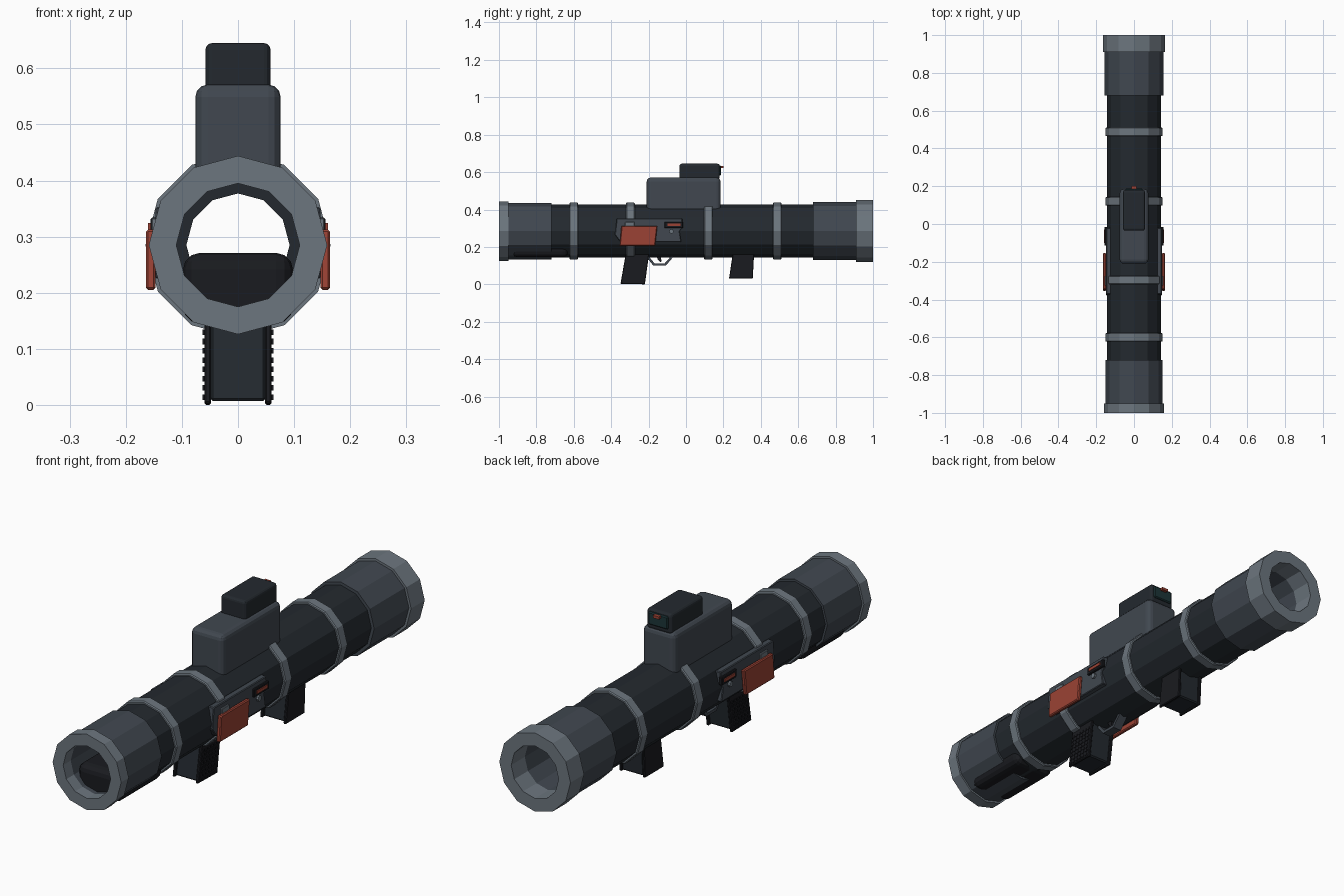
import bpy, bmesh, math
from mathutils import Vector

if "Cube" in bpy.data.objects:
    bpy.data.objects.remove(bpy.data.objects["Cube"])

CZ = 0.285  # height of the tube axis


def material(name, rgb):
    m = bpy.data.materials.new(name)
    m.diffuse_color = (*rgb, 1)
    m.use_nodes = True
    m.node_tree.nodes["Principled BSDF"].inputs["Base Color"].default_value = m.diffuse_color
    return m


LIGHT = material("light_steel", (0.15, 0.18, 0.21))
MID = material("slate", (0.052, 0.064, 0.08))
DARK = material("charcoal", (0.017, 0.022, 0.028))
BLACK = material("black", (0.01, 0.011, 0.014))
RED = material("red", (0.33, 0.055, 0.035))
TEAL = material("lens", (0.012, 0.035, 0.04))


def finish(name, bm, mat, bevel=0, segments=1, mirror=False):
    bmesh.ops.recalc_face_normals(bm, faces=bm.faces)
    me = bpy.data.meshes.new(name)
    bm.to_mesh(me)
    bm.free()
    me.materials.append(mat)
    ob = bpy.data.objects.new(name, me)
    bpy.context.collection.objects.link(ob)
    if bevel:
        b = ob.modifiers.new("Bevel", 'BEVEL')
        b.width, b.segments = bevel, segments
    if mirror:
        ob.modifiers.new("Mirror", 'MIRROR')
    return ob


def lathe(name, profile, mat, sides=12):
    """Closed (radius, y) profile turned around the tube axis."""
    bm = bmesh.new()
    rings = []
    for i in range(sides):
        a = 2 * math.pi * i / sides
        rings.append([bm.verts.new((r * math.cos(a), y, CZ + r * math.sin(a))) for r, y in profile])
    n = len(profile)
    for i in range(sides):
        p, q = rings[i], rings[(i + 1) % sides]
        for j in range(n):
            k = (j + 1) % n
            bm.faces.new((p[j], p[k], q[k], q[j]))
    return finish(name, bm, mat)


def pipe(name, r_in, r_out, y0, y1, mat, c=0.0):
    """Hollow ring with an optional outer chamfer."""
    if c:
        prof = [(r_in, y0), (r_out - c, y0), (r_out, y0 + c), (r_out, y1 - c), (r_out - c, y1), (r_in, y1)]
    else:
        prof = [(r_in, y0), (r_out, y0), (r_out, y1), (r_in, y1)]
    return lathe(name, prof, mat)


def prism(name, yz, x0, x1, mat, bevel=0, segments=1, mirror=False):
    """Side outline in y, z extruded from x0 to x1."""
    bm = bmesh.new()
    f = bm.faces.new([bm.verts.new((x0, y, z)) for y, z in yz])
    g = bmesh.ops.extrude_face_region(bm, geom=[f])
    bmesh.ops.translate(bm, vec=(x1 - x0, 0, 0),
                        verts=[v for v in g["geom"] if isinstance(v, bmesh.types.BMVert)])
    return finish(name, bm, mat, bevel, segments, mirror)


def box(name, x, y, z, mat, **kw):
    return prism(name, [(y[0], z[0]), (y[1], z[0]), (y[1], z[1]), (y[0], z[1])], x[0], x[1], mat, **kw)


# tube sections
pipe("front_ring", 0.11, 0.159, -1.0, -0.95, LIGHT)
pipe("front_barrel", 0.11, 0.151, -0.95, -0.72, MID)
pipe("main_tube", 0.092, 0.142, -0.72, 0.68, DARK)
pipe("rear_barrel", 0.11, 0.155, 0.68, 0.91, MID)
pipe("rear_ring", 0.11, 0.165, 0.91, 1.0, LIGHT)

# clamp bands
for i, y in enumerate((-0.6, -0.297, 0.12, 0.488)):
    pipe(f"clamp_band_{i + 1}", 0.135, 0.152, y - 0.023, y + 0.023, LIGHT, 0.004)

# shoulder rest set into the underside
rest = box("shoulder_rest", (-0.098, 0.098), (-0.93, -0.63), (0.145, 0.271), BLACK, bevel=0.03, segments=3)

# sight housing, sight and its eyepiece
box("sight_housing", (-0.076, 0.076), (-0.21, 0.185), (0.385, 0.571), MID, bevel=0.022, segments=3)
box("sight", (-0.058, 0.058), (-0.035, 0.18), (0.56, 0.645), DARK, bevel=0.012, segments=3)
box("sight_lens", (-0.045, 0.045), (0.17, 0.187), (0.582, 0.635), TEAL, bevel=0.004)
box("sight_lamp", (-0.014, 0.014), (0.18, 0.2), (0.622, 0.633), RED)

# side control panels
prism("side_panel", [(-0.38, 0.265), (-0.37, 0.353), (-0.02, 0.353), (-0.02, 0.3), (-0.035, 0.285),
                     (-0.025, 0.225), (-0.35, 0.225)], 0.11, 0.147, MID, bevel=0.003, mirror=True)
prism("red_cover", [(-0.355, 0.205), (-0.165, 0.205), (-0.153, 0.313), (-0.345, 0.313)],
      0.147, 0.164, RED, bevel=0.004, mirror=True)
box("panel_plate", (0.13, 0.154), (-0.325, -0.275), (0.31, 0.333), LIGHT, bevel=0.002, mirror=True)
box("button_frame", (0.14, 0.156), (-0.115, -0.015), (0.3, 0.334), BLACK, bevel=0.003, mirror=True)
box("red_button", (0.15, 0.16), (-0.1, -0.03), (0.311, 0.324), RED, mirror=True)
knob = [(-0.078 + 0.012 * math.cos(i * math.pi / 4), 0.283 + 0.012 * math.sin(i * math.pi / 4)) for i in range(8)]
prism("panel_knob", knob, 0.14, 0.156, LIGHT, mirror=True)

# rear grip with side plates
prism("grip_core", [(-0.342, 0.007), (-0.225, 0.007), (-0.205, 0.17), (-0.315, 0.17)],
      -0.05, 0.05, DARK, bevel=0.005)
prism("grip_side_plate", [(-0.35, 0.003), (-0.22, 0.0), (-0.197, 0.165), (-0.322, 0.165)],
      0.048, 0.06, BLACK, bevel=0.003, mirror=True)

# grip knurling
bm = bmesh.new()
for row in range(8):
    for col in range(6):
        z = 0.014 + row * 0.0165
        y = -0.336 + col * 0.0195 + z * 0.15
        g = bmesh.ops.create_cube(bm, size=1)
        bmesh.ops.scale(bm, vec=(0.008, 0.012, 0.010), verts=g["verts"])
        bmesh.ops.translate(bm, vec=(0.059, y, z), verts=g["verts"])
finish("grip_knurling", bm, BLACK, mirror=True)

# forward grip
prism("fore_grip_core", [(0.24, 0.034), (0.352, 0.034), (0.357, 0.17), (0.258, 0.17)],
      -0.05, 0.05, DARK, bevel=0.005)
prism("fore_grip_side_plate", [(0.23, 0.03), (0.357, 0.03), (0.364, 0.165), (0.25, 0.165)],
      0.048, 0.06, BLACK, bevel=0.003, mirror=True)

# trigger guard and trigger
prism("trigger_guard", [(-0.215, 0.15), (-0.175, 0.1), (-0.108, 0.1), (-0.065, 0.15), (-0.08, 0.15),
                        (-0.114, 0.112), (-0.168, 0.112), (-0.2, 0.15)], -0.02, 0.02, MID)
prism("trigger", [(-0.16, 0.16), (-0.152, 0.135), (-0.138, 0.118), (-0.13, 0.122), (-0.138, 0.16)],
      -0.01, 0.01, BLACK)
